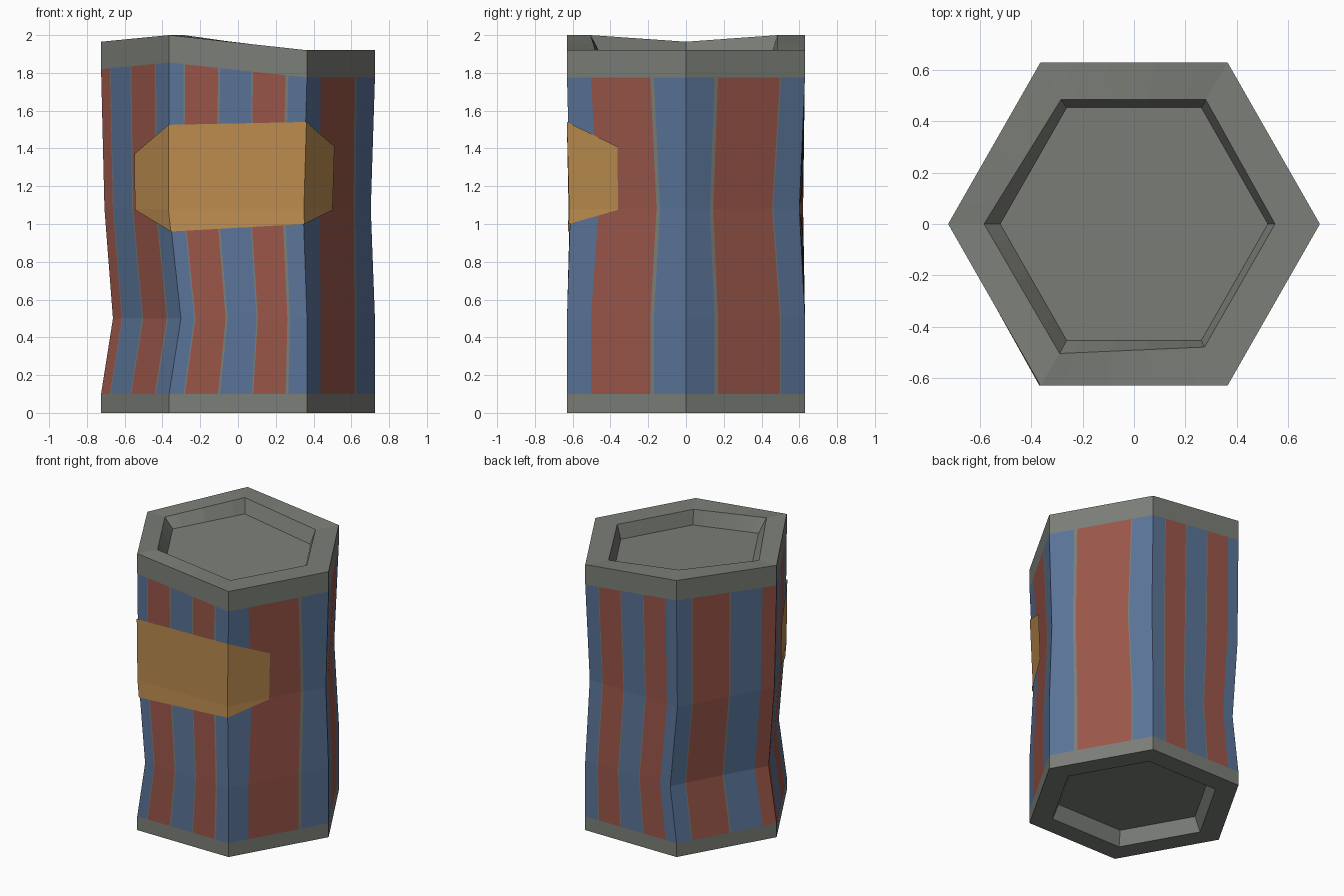
import bpy, bmesh
from mathutils import Vector

if "Cube" in bpy.data.objects:
    bpy.data.objects.remove(bpy.data.objects["Cube"])


def srgb(r, g, b):
    lin = [(c / 255 / 12.92) if c < 11 else ((c / 255 + 0.055) / 1.055) ** 2.4 for c in (r, g, b)]
    return (*lin, 1)


def material(name, rgb):
    m = bpy.data.materials.new(name)
    m.diffuse_color = srgb(*rgb)
    m.use_nodes = True
    m.node_tree.nodes["Principled BSDF"].inputs["Base Color"].default_value = m.diffuse_color
    return m


GREY, BLUE, RED = 0, 1, 2
mats = [material("grey_metal", (124, 127, 120)),
        material("blue_paint", (90, 116, 152)),
        material("red_paint", (154, 86, 73))]
gold = material("gold_label", (190, 142, 80))

# Hexagon corners, counter-clockwise from +x, with uneven rim heights
HEX = [(.725, 0), (.365, .63), (-.365, .63), (-.725, 0), (-.365, -.63), (.365, -.63)]
TOP = [1.92, 1.92, 2.0, 1.965, 2.0, 1.92]
INNER_TOP = [(.55, 0), (.28, .485), (-.285, .485), (-.585, 0), (-.29, -.505), (.275, -.48)]
# Dents: sideways shift of each corner at two heights
DENT_LOW = [(0, 0), (0, 0), (.05, 0), (.063, 0), (.063, 0), (0, 0)]
DENT_MID = [(-.022, 0), (-.015, -.03), (0, -.01), (.018, 0), (0, .015), (-.02, .018)]


def ring(pts, z, shift=None):
    zs = z if isinstance(z, list) else [z] * 6
    sh = shift or [(0, 0)] * 6
    return [Vector((p[0] + s[0], p[1] + s[1], h)) for p, s, h in zip(pts, sh, zs)]


def scaled(k):
    return [(x * k, y * k) for x, y in HEX]


# Rings from bottom recess, up the wall, into the top recess
rings = [
    ring(scaled(.72), .1),
    ring(scaled(.78), 0),
    ring(HEX, 0),
    ring(HEX, .1),
    ring(HEX, .5, DENT_LOW),
    ring(HEX, 1.08, DENT_MID),
    ring(HEX, [t - .145 for t in TOP]),
    ring(HEX, TOP),
    ring(INNER_TOP, TOP),
    ring(scaled(.72), [1.82, 1.82, 1.9, 1.895, 1.9, 1.82]),
]

# Painted stripes per side: (end of stripe along the side, colour)
STRIPES = [
    [(.24, BLUE), (.27, GREY), (.79, RED), (.80, GREY), (1, BLUE)],
    [(.14, BLUE), (.15, GREY), (.385, RED), (.395, GREY), (.63, BLUE), (.64, GREY), (.88, RED), (1, BLUE)],
    [(.15, BLUE), (.16, GREY), (.53, RED), (.545, GREY), (.86, BLUE), (1, RED)],
    [(.13, RED), (.14, GREY), (.43, BLUE), (.445, GREY), (.79, RED), (.81, GREY), (1, BLUE)],
    [(.105, BLUE), (.115, GREY), (.355, RED), (.37, GREY), (.60, BLUE), (.61, GREY), (.845, RED),
     (.865, GREY), (1, BLUE)],
    [(.2, BLUE), (.7, RED), (.73, GREY), (1, BLUE)],
]
WARP = {(0, 5): -.03, (5, 5): .045}   # stripes bend with the dent on the right

# Can body
bm = bmesh.new()
for side, stripes in enumerate(STRIPES):
    us = [0] + [s[0] for s in stripes]
    grid = []
    for k, r in enumerate(rings):
        a, b = r[side], r[(side + 1) % 6]
        row = []
        for u in us:
            v = u + WARP.get((side, k), 0) if 0 < u < 1 else u
            row.append(bm.verts.new(a.lerp(b, v)))
        grid.append(row)
    for k in range(len(rings) - 1):
        for j, (_, colour) in enumerate(stripes):
            f = bm.faces.new((grid[k][j], grid[k][j + 1], grid[k + 1][j + 1], grid[k + 1][j]))
            f.material_index = colour if 3 <= k <= 5 else GREY
bmesh.ops.remove_doubles(bm, verts=bm.verts, dist=1e-4)
# Floors of the two recesses
bmesh.ops.holes_fill(bm, edges=[e for e in bm.edges if e.is_boundary], sides=0)
bmesh.ops.recalc_face_normals(bm, faces=bm.faces)
me = bpy.data.meshes.new("can_body")
bm.to_mesh(me)
bm.free()
for m in mats:
    me.materials.append(m)
bpy.context.collection.objects.link(bpy.data.objects.new("can_body", me))


def corner_at(i, z):
    """Position of a wall corner at height z."""
    for lo, hi in zip(rings[3:7], rings[4:8]):
        a, b = lo[i % 6], hi[i % 6]
        if a.z <= z <= b.z:
            return a.lerp(b, (z - a.z) / (b.z - a.z))


def surface(side, u, z):
    p = corner_at(side, z).lerp(corner_at(side + 1, z), u)
    return (p.x * 1.011, p.y * 1.011, p.z)


# Gold label wrapped round the front: (side, position, bottom, top)
columns = [(3, .49, 1.075, 1.37), (4, 0, .96, 1.525), (4, 1, 1.0, 1.54), (5, .42, 1.075, 1.41)]
bm = bmesh.new()
cols = [[bm.verts.new(surface(s, u, z)) for z in (lo, 1.08, hi)] for s, u, lo, hi in columns]
for a, b in zip(cols, cols[1:]):
    for k in range(2):
        bm.faces.new((a[k], b[k], b[k + 1], a[k + 1]))
me = bpy.data.meshes.new("front_label")
bm.to_mesh(me)
bm.free()
me.materials.append(gold)
bpy.context.collection.objects.link(bpy.data.objects.new("front_label", me))
